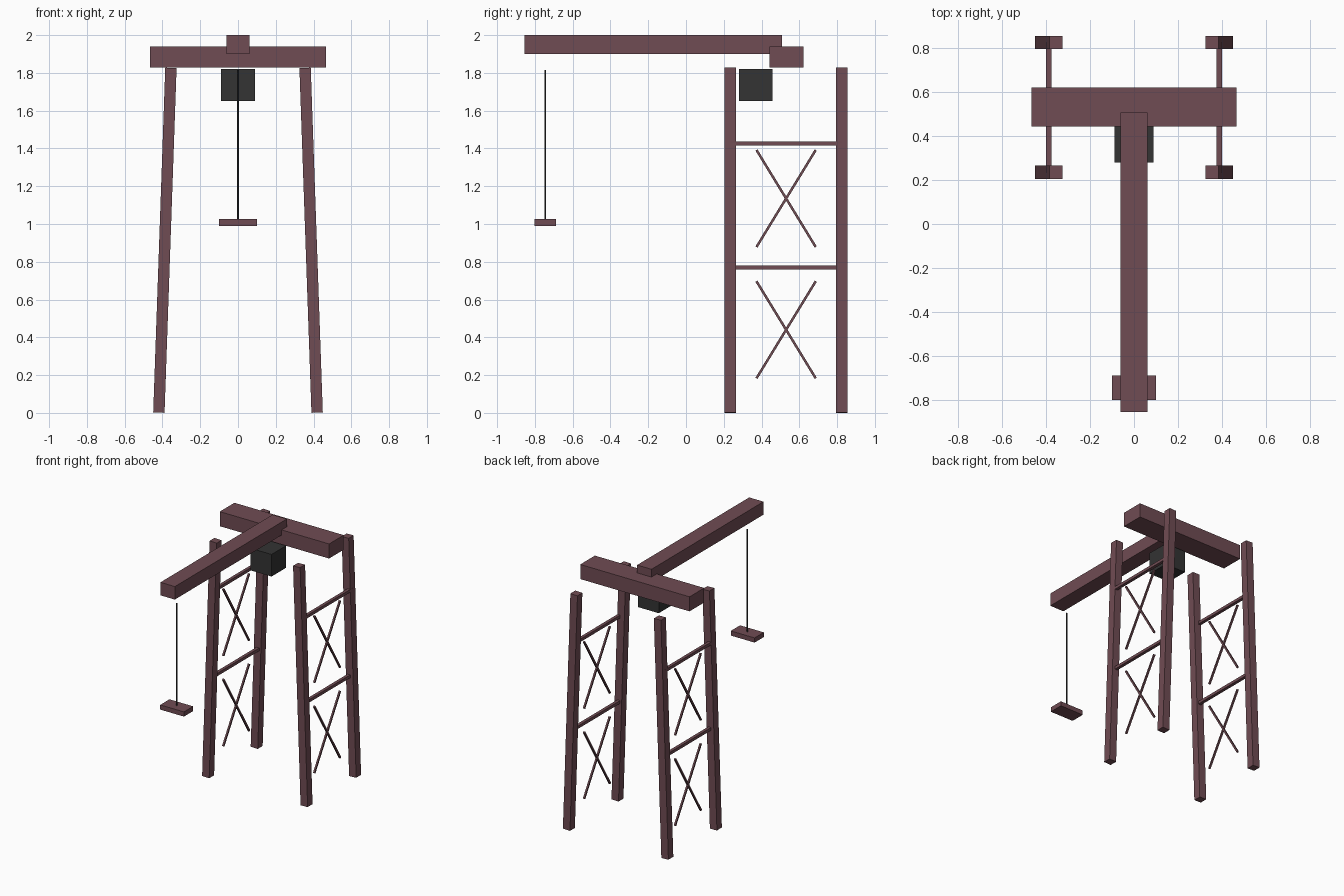
import bpy
import math
from mathutils import Vector

cube = bpy.data.objects.get("Cube")
if cube:
    bpy.data.objects.remove(cube, do_unlink=True)


def material(name, rgb):
    mat = bpy.data.materials.new(name)
    mat.use_nodes = True
    colour = (*rgb, 1)
    mat.diffuse_color = colour
    mat.node_tree.nodes["Principled BSDF"].inputs["Base Color"].default_value = colour
    return mat


PAINT = material("dusty_maroon_paint", (0.162, 0.072, 0.087))
DARK = material("dark_grey", (0.033, 0.033, 0.033))


def box(name, centre, size, mat=PAINT, rotation=(0, 0, 0)):
    bpy.ops.mesh.primitive_cube_add(size=1, location=centre, rotation=rotation)
    obj = bpy.context.object
    obj.name = name
    obj.scale = size
    obj.data.materials.append(mat)
    return obj


def strut(name, x, start, end, width, depth):
    """Bar in the plane of one side frame, between two (y, z) points."""
    run = Vector(end) - Vector(start)
    mid = (Vector(start) + Vector(end)) / 2
    box(name, (x, mid.x, mid.y), (depth, run.length, width),
        rotation=(math.atan2(run.y, run.x), 0, 0))


FRAME_X = 0.387
FRONT_Y, BACK_Y = 0.235, 0.825
MID_Y = (FRONT_Y + BACK_Y) / 2
LEG = 0.06

# Two leaning side frames: legs, rails and crossed braces
for side, sign in (("left", 1), ("right", -1)):
    x = sign * FRAME_X
    for end, y in (("front", FRONT_Y), ("back", BACK_Y)):
        box(f"{end}_{side}_leg", (x, y, 0.914), (LEG, LEG, 1.826),
            rotation=(0, -sign * math.radians(2), 0))
    for level, rail_z, brace_z in (("lower", 0.77, 0.44), ("upper", 1.427, 1.135)):
        strut(f"{level}_{side}_rail", x, (FRONT_Y, rail_z), (BACK_Y, rail_z), 0.022, 0.024)
        for label, slope in (("rising", 1), ("falling", -1)):
            strut(f"{level}_{side}_{label}_brace", x,
                  (MID_Y - 0.157, brace_z - slope * 0.257),
                  (MID_Y + 0.157, brace_z + slope * 0.257), 0.013, 0.013)

# Top beams
box("cross_beam", (0, 0.532, 1.884), (0.93, 0.178, 0.112))
box("jib_beam", (0, -0.174, 1.95), (0.122, 1.362, 0.1))

# Counterweight under the beams
box("counterweight", (0, 0.369, 1.736), (0.178, 0.178, 0.17), DARK)

# Hanging cable and load plate
bpy.ops.mesh.primitive_cylinder_add(vertices=8, radius=0.004, depth=0.8,
                                    location=(0, -0.745, 1.415))
cable = bpy.context.object
cable.name = "hoist_cable"
cable.data.materials.append(DARK)
box("load_plate", (0, -0.745, 1.008), (0.202, 0.112, 0.036))
